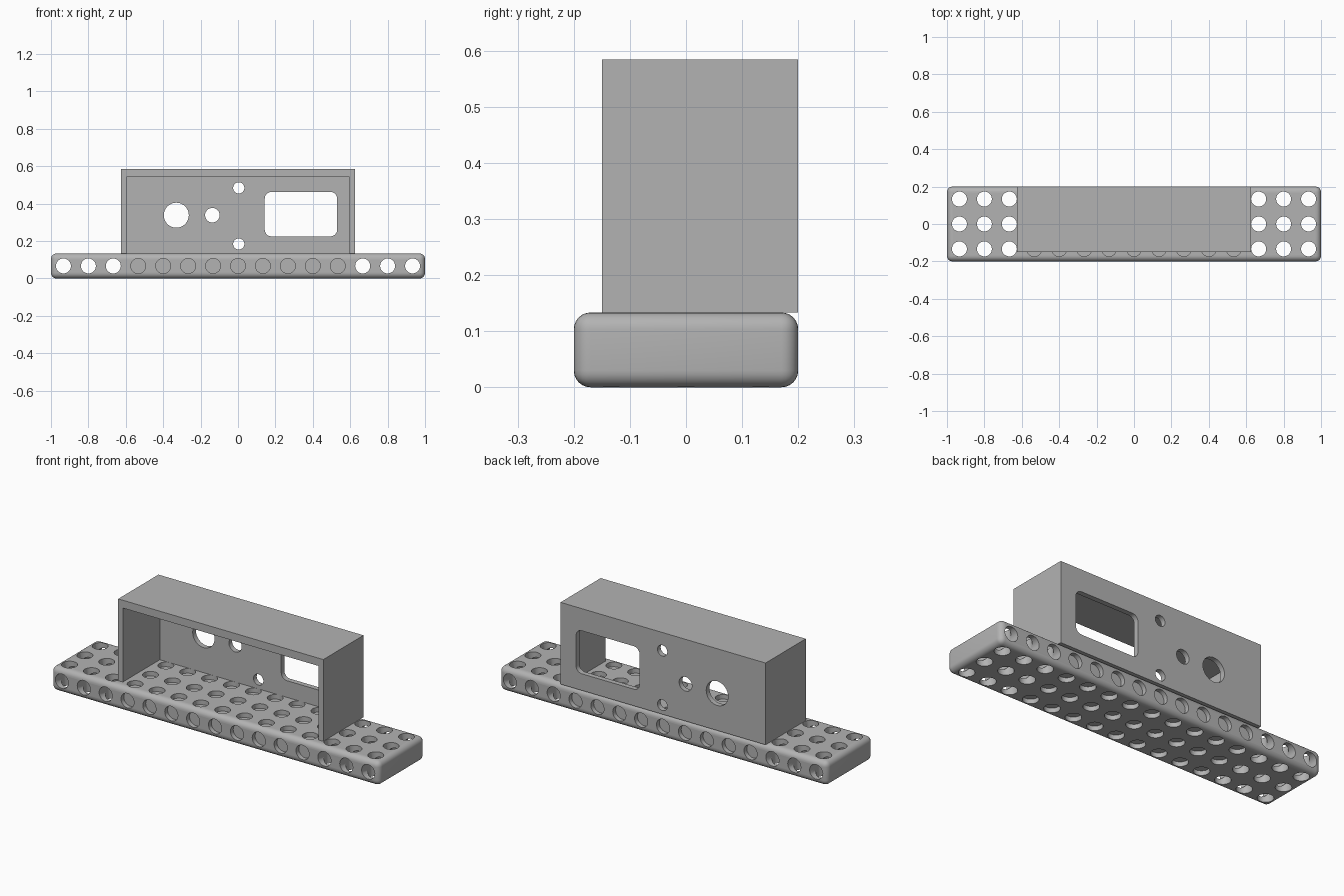
import bpy, bmesh, math
from mathutils import Matrix, Vector

if "Cube" in bpy.data.objects:
    bpy.data.objects.remove(bpy.data.objects["Cube"], do_unlink=True)

grey = bpy.data.materials.new("plain grey")
grey.use_nodes = True
colour = (0.45, 0.45, 0.45, 1)
grey.diffuse_color = colour
grey.node_tree.nodes["Principled BSDF"].inputs["Base Color"].default_value = colour


def finish(name, bm):
    mesh = bpy.data.meshes.new(name)
    bm.to_mesh(mesh)
    bm.free()
    mesh.materials.append(grey)
    obj = bpy.data.objects.new(name, mesh)
    bpy.context.collection.objects.link(obj)
    return obj


def box(name, low, high, radius=0, along=None):
    """Box between two corners; edges rounded, optionally only those along one axis."""
    low, high = Vector(low), Vector(high)
    bm = bmesh.new()
    bmesh.ops.create_cube(bm, size=1)
    bmesh.ops.scale(bm, vec=high - low, verts=bm.verts)
    bmesh.ops.translate(bm, vec=(low + high) / 2, verts=bm.verts)
    if radius:
        edges = [e for e in bm.edges if along is None
                 or abs((e.verts[0].co - e.verts[1].co)[along]) > 0.001]
        bmesh.ops.bevel(bm, geom=edges, offset=radius, segments=6,
                        profile=0.5, affect='EDGES')
    return finish(name, bm)


def drills(name, holes, depth, upright):
    """Row of cylinders from (centre, radius) pairs, along z or along y."""
    bm = bmesh.new()
    turn = Matrix() if upright else Matrix.Rotation(math.pi / 2, 4, 'X')
    for centre, radius in holes:
        bmesh.ops.create_cone(bm, cap_ends=True, segments=32, radius1=radius,
                              radius2=radius, depth=depth,
                              matrix=Matrix.Translation(centre) @ turn)
    return finish(name, bm)


def select(obj):
    bpy.ops.object.select_all(action='DESELECT')
    obj.select_set(True)
    bpy.context.view_layer.objects.active = obj


def cut(obj, cutter):
    cutter.hide_render = True
    mod = obj.modifiers.new("cut", 'BOOLEAN')
    mod.operation, mod.solver, mod.object = 'DIFFERENCE', 'EXACT', cutter
    select(obj)
    bpy.ops.object.modifier_apply(modifier=mod.name)
    bpy.data.objects.remove(cutter, do_unlink=True)


pitch = 2 / 15
mid = pitch / 2
columns = [pitch * i for i in range(-7, 8)]

# Rounded beam with a grid of upright holes and a row of cross holes
beam = box("beam", (-1, -0.2, 0), (1, 0.2, pitch), 0.03)
cut(beam, drills("upright_drills", [((x, y, mid), 0.04) for x in columns
                                    for y in (-pitch, 0, pitch)], 0.4, True))
cut(beam, drills("cross_drills", [((x, 0, mid), 0.04) for x in columns], 0.8, False))

# Solid core that closes the holes under the housing
core = box("inner_core", (-0.6, -0.175, 0.025), (0.6, 0.175, 0.108))

# Housing, open at the front
housing = box("housing", (-0.625, -0.15, pitch), (0.625, 0.2, 0.584))
cut(housing, box("cavity", (-0.597, -0.3, 0), (0.597, 0.172, 0.541)))
cut(housing, box("window", (0.143, 0.1, 0.225), (0.53, 0.3, 0.462), 0.035, 1))
cut(housing, drills("wall_drills", [((-0.33, 0.2, 0.338), 0.067),
                                    ((-0.137, 0.2, 0.338), 0.039),
                                    ((0.004, 0.2, 0.484), 0.03),
                                    ((0.004, 0.2, 0.184), 0.03)], 0.2, False))

for obj in (beam, housing):
    select(obj)
    bpy.ops.object.shade_smooth_by_angle(angle=math.radians(30))
